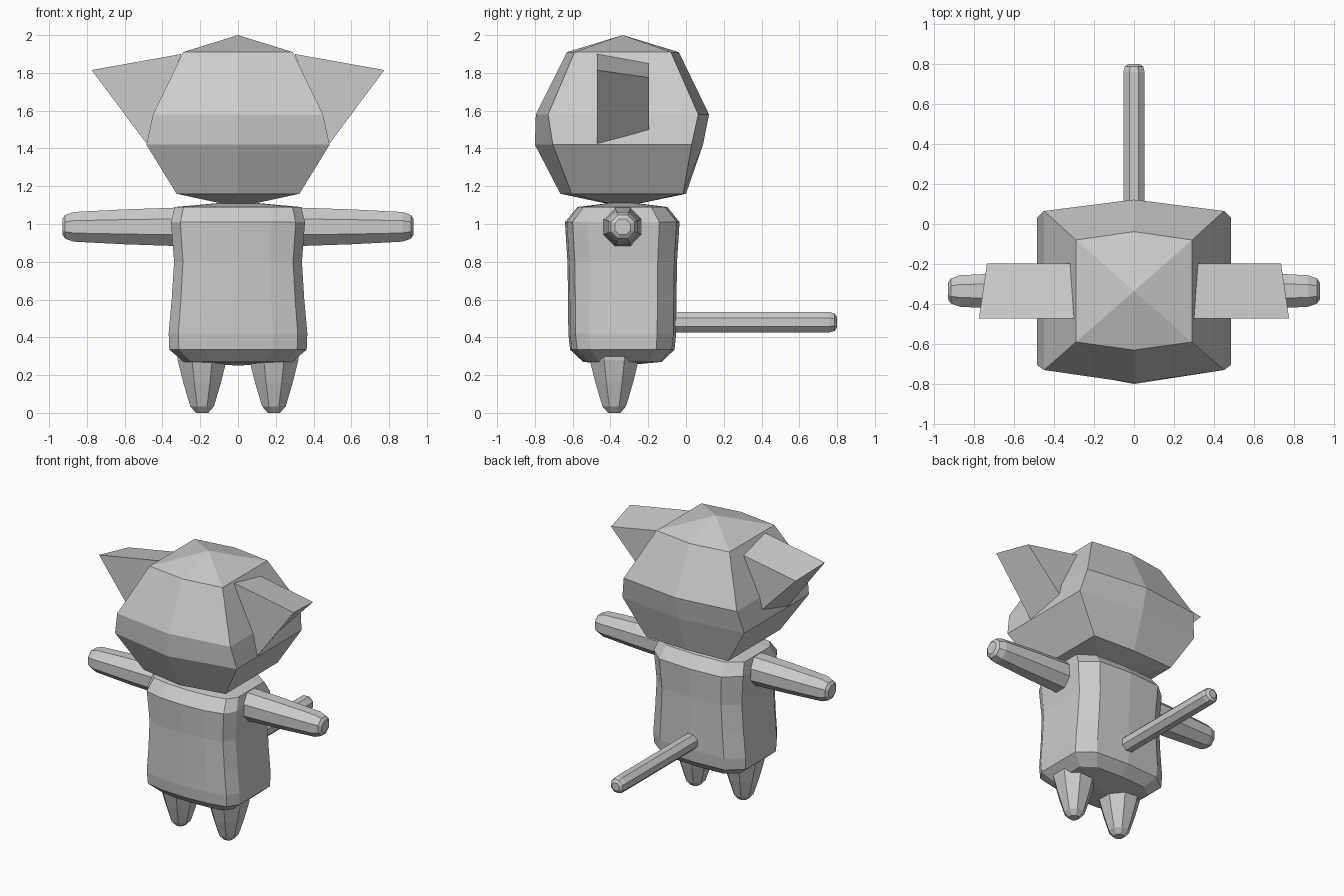
import bpy, bmesh, math
from mathutils import Vector

if "Cube" in bpy.data.objects:
    bpy.data.objects.remove(bpy.data.objects["Cube"])

CY = -0.335  # depth of the head, torso and arm axis

grey = bpy.data.materials.new("light_grey")
grey.diffuse_color = (0.6, 0.6, 0.6, 1)
grey.use_nodes = True
grey.node_tree.nodes["Principled BSDF"].inputs["Base Color"].default_value = grey.diffuse_color


def finish(bm, name):
    bmesh.ops.recalc_face_normals(bm, faces=bm.faces)
    mesh = bpy.data.meshes.new(name)
    bm.to_mesh(mesh)
    bm.free()
    mesh.materials.append(grey)
    obj = bpy.data.objects.new(name, mesh)
    bpy.context.collection.objects.link(obj)
    return obj


def loft(name, rings, start=None, end=None):
    """Skin equal-length rings; close each end with a point or a flat cap."""
    bm = bmesh.new()
    loops = [[bm.verts.new(p) for p in r] for r in rings]
    n = len(loops[0])
    for a, b in zip(loops, loops[1:]):
        for i in range(n):
            j = (i + 1) % n
            bm.faces.new((a[i], a[j], b[j], b[i]))
    for loop, tip in ((loops[0], start), (loops[-1], end)):
        if tip:
            v = bm.verts.new(tip)
            for i in range(n):
                bm.faces.new((loop[i], loop[(i + 1) % n], v))
        else:
            bm.faces.new(loop)
    return finish(bm, name)


def limb(name, origin, axis, stations):
    """Eight-sided limb along an axis from (distance, radius) stations."""
    axis = Vector(axis)
    u = Vector((0, 0, 1)) if abs(axis.z) < 0.5 else Vector((0, 1, 0))
    v = axis.cross(u)
    rings = []
    for d, r in stations:
        c = Vector(origin) + axis * d
        angs = [math.pi / 8 + k * math.pi / 4 for k in range(8)]
        rings.append([c + (u * math.cos(a) + v * math.sin(a)) * r for a in angs])
    return loft(name, rings)


# Head: six-sided rings (z, corner x, front centre, front corner, back corner, back centre)
head = [(1.16, 0.325, -0.665, -0.605, -0.015, 0.0),
        (1.42, 0.485, -0.80, -0.705, 0.03, 0.09),
        (1.58, 0.45, -0.795, -0.73, 0.065, 0.122),
        (1.91, 0.29, -0.63, -0.59, -0.08, -0.038)]
loft("head",
     [[(0, fc, z), (x, f, z), (x, b, z), (0, bc, z), (-x, b, z), (-x, f, z)]
      for z, x, fc, f, b, bc in head],
     (0, CY, 1.09), (0, CY, 2.0))

# Torso: rounded box section, scaled along its height (z, x scale, y scale)
half = [(0, -0.30), (0.18, -0.29), (0.31, -0.26), (0.36, -0.18), (0.36, 0.0),
        (0.36, 0.19), (0.25, 0.28), (0, 0.295)]
section = half + [(-x, y) for x, y in half[-2:0:-1]]
torso = [(0.27, 0.80, 0.70), (0.335, 1.01, 0.93), (0.42, 1.02, 0.96), (0.60, 0.975, 0.965),
         (0.80, 0.94, 0.975), (1.01, 0.985, 1.02), (1.09, 0.93, 0.80)]
loft("torso",
     [[(x * sx, CY + y * sy, z) for x, y in section] for z, sx, sy in torso],
     (0, CY, 0.25), (0, CY, 1.12))

# Ears, arms and legs on both sides
for side, label in ((-1, "left"), (1, "right")):
    front = [(0.30, 1.90), (0.775, 1.815), (0.48, 1.42)]
    back = [(0.32, 1.85), (0.735, 1.775), (0.47, 1.50)]
    loft(label + "_ear", [[(side * x, -0.472, z) for x, z in front],
                          [(side * x, -0.197, z) for x, z in back]])
    limb(label + "_arm", (0, CY, 0.985), (side, 0, 0),
         [(0.28, 0.112), (0.35, 0.109), (0.60, 0.10), (0.87, 0.085), (0.915, 0.068), (0.93, 0.045)])
    limb(label + "_leg", (side * 0.19, -0.38, 0), (0, 0, 1),
         [(0.0, 0.035), (0.035, 0.068), (0.16, 0.108), (0.28, 0.14), (0.36, 0.145)])

# Tail
limb("tail", (0, 0, 0.48), (0, 1, 0),
     [(-0.12, 0.058), (0.76, 0.058), (0.787, 0.05), (0.80, 0.03)])
